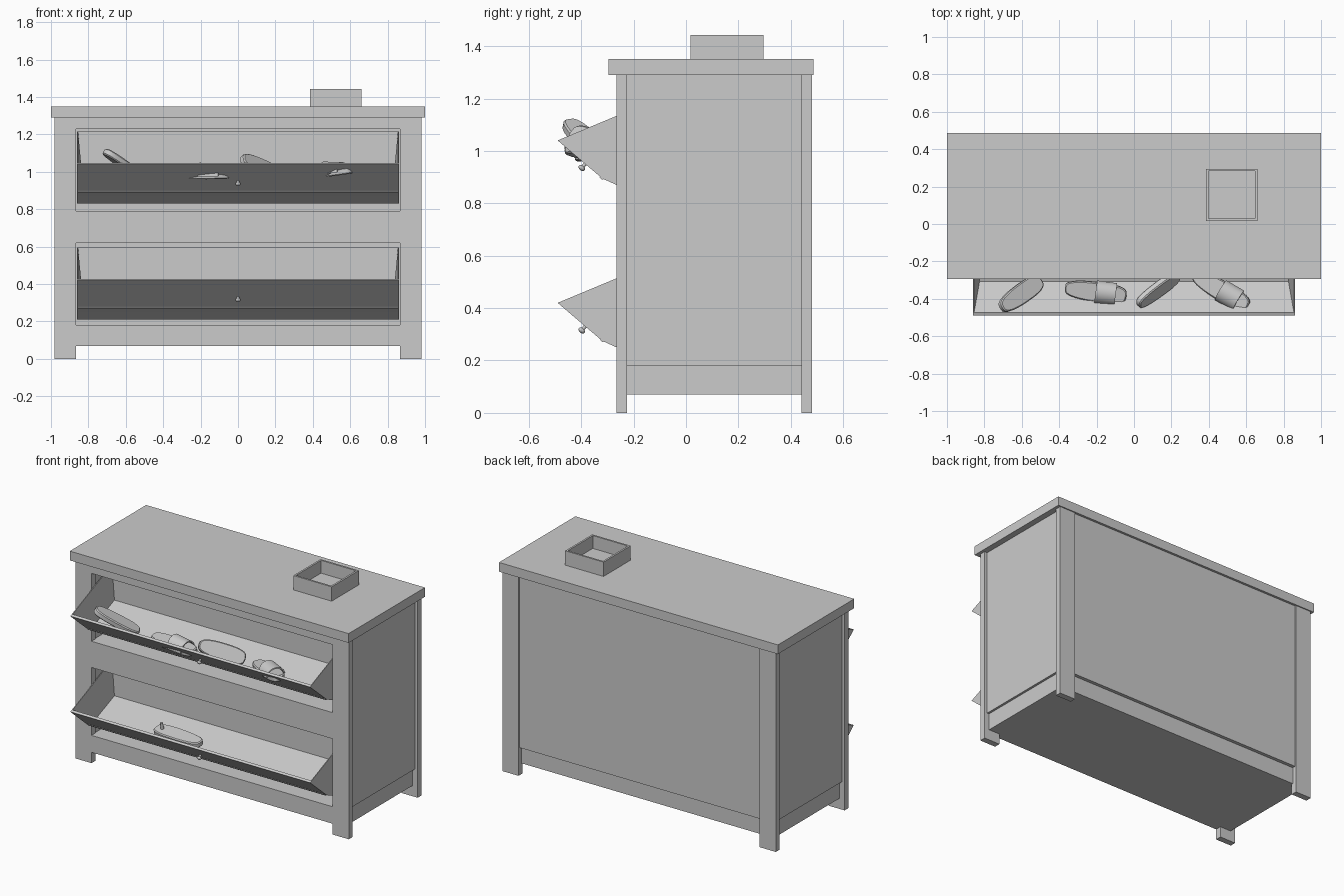
import bpy, bmesh, math
from mathutils import Vector, Matrix

if "Cube" in bpy.data.objects:
    bpy.data.objects.remove(bpy.data.objects["Cube"], do_unlink=True)

GREY = (0.6, 0.6, 0.6, 1)
mat = bpy.data.materials.new("plain_grey")
mat.use_nodes = True
mat.diffuse_color = GREY
mat.node_tree.nodes["Principled BSDF"].inputs["Base Color"].default_value = GREY


def finish(name, bm, smooth=False):
    bmesh.ops.recalc_face_normals(bm, faces=bm.faces)
    me = bpy.data.meshes.new(name)
    bm.to_mesh(me)
    bm.free()
    me.materials.append(mat)
    ob = bpy.data.objects.new(name, me)
    bpy.context.collection.objects.link(ob)
    if smooth:
        bpy.ops.object.select_all(action='DESELECT')
        ob.select_set(True)
        bpy.context.view_layer.objects.active = ob
        bpy.ops.object.shade_smooth_by_angle(angle=math.radians(40))
    return ob


def add_box(bm, x, y, z):
    lo, hi = Vector((x[0], y[0], z[0])), Vector((x[1], y[1], z[1]))
    m = Matrix.Translation((lo + hi) / 2) @ Matrix.Diagonal((*(hi - lo), 1))
    bmesh.ops.create_cube(bm, size=1, matrix=m)


def box(name, x, y, z):
    bm = bmesh.new()
    add_box(bm, x, y, z)
    return finish(name, bm)


def loft(bm, rings):
    """Join closed rings of points and cap both ends."""
    vs = [[bm.verts.new(p) for p in r] for r in rings]
    n = len(vs[0])
    for a, b in zip(vs, vs[1:]):
        for i in range(n):
            bm.faces.new((a[i], a[(i + 1) % n], b[(i + 1) % n], b[i]))
    bm.faces.new(vs[0])
    bm.faces.new(vs[-1])


def prism(name, profile, x0, x1):
    """Sweep a (y, z) profile across x."""
    bm = bmesh.new()
    loft(bm, [[(x, y, z) for y, z in profile] for x in (x0, x1)])
    return finish(name, bm)


# Front frame: legs and rails in one flush sheet with two openings
bm = bmesh.new()
xs = (-0.98, -0.865, 0.865, 0.98)
zs = (0, 0.07, 0.18, 0.62, 0.79, 1.23, 1.29)
for i in range(3):
    for j in range(6):
        if i == 1 and j in (0, 2, 4):
            continue
        bm.faces.new([bm.verts.new((x, -0.265, z)) for x, z in (
            (xs[i], zs[j]), (xs[i + 1], zs[j]),
            (xs[i + 1], zs[j + 1]), (xs[i], zs[j + 1]))])
bmesh.ops.remove_doubles(bm, verts=bm.verts, dist=0.001)
ext = bmesh.ops.extrude_face_region(bm, geom=bm.faces[:])
moved = [v for v in ext["geom"] if isinstance(v, bmesh.types.BMVert)]
bmesh.ops.translate(bm, verts=moved, vec=(0, 0.04, 0))
finish("front_frame", bm)

# Carcass
box("top_board", (-1, 1), (-0.295, 0.487), (1.29, 1.35))
box("base", (-0.945, 0.945), (-0.225, 0.45), (0.07, 0.18))
box("back_panel", (-0.87, 0.87), (0.43, 0.472), (0.18, 1.29))
box("middle_shelf", (-0.87, 0.87), (-0.225, 0.43), (0.77, 0.79))
for s, side in ((1, "left"), (-1, "right")):
    box("back_leg_" + side, sorted((s * 0.865, s * 0.98)), (0.44, 0.48), (0, 1.29))
    box("side_panel_" + side, sorted((s * 0.87, s * 0.96)), (-0.225, 0.44), (0.18, 1.29))

# Tray on top: floor and four thin walls
bm = bmesh.new()
tx, ty, tz, t = (0.385, 0.66), (0.017, 0.295), (1.35, 1.443), 0.012
add_box(bm, tx, ty, (1.35, 1.36))
for x in ((tx[0], tx[0] + t), (tx[1] - t, tx[1])):
    add_box(bm, x, ty, tz)
for y in ((ty[0], ty[0] + t), (ty[1] - t, ty[1])):
    add_box(bm, (tx[0] + t, tx[1] - t), y, tz)
finish("tray", bm)


def drawer(tag, dz):
    """Tilted-out bin whose front lip stands at z = dz."""
    def up(points):
        return [(y, z + dz) for y, z in points]
    outer = [(-0.49, 0), (-0.32, -0.145), (-0.265, -0.17), (-0.18, -0.21)]
    inner = [(-0.175, -0.195), (-0.26, -0.155), (-0.31, -0.132), (-0.473, 0.007)]
    prism(tag + "_drawer_front", up(outer + inner), -0.86, 0.86)
    prism(tag + "_drawer_floor", up([(-0.33, -0.14), (-0.07, -0.05),
                                     (-0.07, -0.065), (-0.32, -0.15)]), -0.855, 0.855)
    prism(tag + "_drawer_back", up([(-0.07, -0.2), (-0.07, 0.175),
                                    (-0.055, 0.175), (-0.055, -0.2)]), -0.86, 0.86)
    # Sides lean inward towards the floor
    cheek = up(outer + [(-0.07, -0.2), (-0.07, 0.175)])
    lean = (0.855, 0.825, 0.825, 0.825, 0.825, 0.855)
    for s, side in ((1, "left"), (-1, "right")):
        bm = bmesh.new()
        loft(bm, [[(s * 0.86, y, z) for y, z in cheek],
                  [(s * x, y, z) for x, (y, z) in zip(lean, cheek)]])
        finish(tag + "_drawer_side_" + side, bm)
    # Knob: short stem and ball, square to the sloping front
    out = Vector((0, -0.65, -0.76))
    base = Vector((0, -0.385, dz - 0.09))
    turn = out.to_track_quat('Z', 'Y').to_matrix().to_4x4()
    bm = bmesh.new()
    bmesh.ops.create_cone(bm, cap_ends=True, segments=16, radius1=0.007, radius2=0.007,
                          depth=0.03, matrix=Matrix.Translation(base + out * 0.005) @ turn)
    bmesh.ops.create_uvsphere(bm, u_segments=16, v_segments=10, radius=0.014,
                              matrix=Matrix.Translation(base + out * 0.02) @ turn
                              @ Matrix.Diagonal((1, 1, 0.7, 1)))
    finish(tag + "_knob", bm, True)


drawer("upper", 1.04)
drawer("lower", 0.42)


def slipper(name, heel, toe, up, width=0.115, strap=True, post=False):
    """Rounded sole from heel to toe, with an arched strap or a toe post."""
    heel, toe = Vector(heel), Vector(toe)
    f = (toe - heel).normalized()
    side = Vector(up).cross(f).normalized()
    n = f.cross(side)
    half = (toe - heel).length / 2
    m = Matrix((side, f, n)).transposed().to_4x4()
    m.translation = (heel + toe) / 2

    def ring(z, inset):
        pts = []
        for k in range(32):
            a = math.tau * k / 32
            c, s = math.cos(a), math.sin(a)
            w = width / 2 * (0.92 + 0.08 * s) - inset
            pts.append((math.copysign(abs(c) ** 0.6, c) * w,
                        math.copysign(abs(s) ** 0.8, s) * (half - inset), z))
        return pts
    bm = bmesh.new()
    loft(bm, [ring(-0.018, 0.006), ring(-0.012, 0), ring(0.012, 0), ring(0.018, 0.006)])
    if strap:
        w, rings = width / 2, []
        for k in range(13):
            a = math.pi * k / 12
            c, s = math.cos(a), math.sin(a)
            rings.append([(r * c, y, h * s) for r, h, y in (
                (w + 0.004, 0.05, 0), (w + 0.004, 0.065, half * 0.65),
                (w - 0.004, 0.057, half * 0.65), (w - 0.004, 0.042, 0))][::1])
        # Higher towards the ankle, lower towards the toe
        rings = [[(x, half * 0.65 - y, z) for x, y, z in r] for r in rings]
        loft(bm, rings)
    if post:
        bmesh.ops.create_cone(bm, cap_ends=True, segments=12, radius1=0.012, radius2=0.008,
                              depth=0.05, matrix=Matrix.Translation((0, half * 0.7, 0.035)))
    bmesh.ops.transform(bm, matrix=m, verts=bm.verts)
    finish(name, bm, True)


# Footwear resting in the drawers
slipper("slipper_a", (-0.71, -0.45, 1.11), (-0.5, -0.3, 0.96), (0.4, 0.1, 1), strap=False)
slipper("slipper_b", (-0.37, -0.34, 0.985), (-0.04, -0.385, 0.985), (0, -0.15, 1))
slipper("slipper_c", (0.02, -0.43, 1.07), (0.24, -0.27, 0.97), (0.6, -0.6, 0.5), strap=False)
slipper("slipper_d", (0.32, -0.27, 0.97), (0.61, -0.44, 1.01), (0, -0.1, 1))
slipper("slipper_e", (-0.06, -0.29, 0.35), (-0.4, -0.27, 0.35), (0, -0.2, 1),
        strap=False, post=True)
